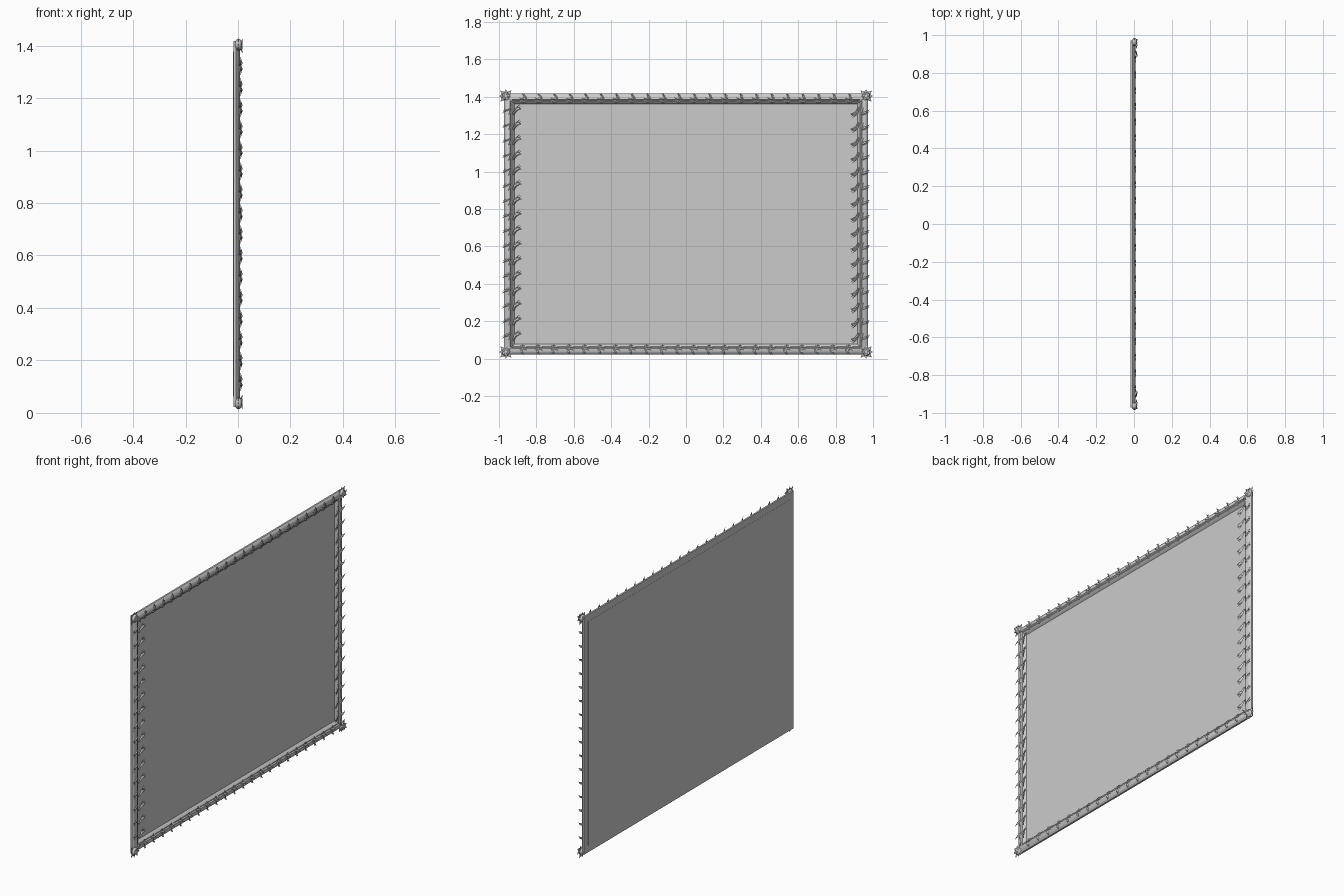
import bpy, math
from mathutils import Vector

if "Cube" in bpy.data.objects:
    bpy.data.objects.remove(bpy.data.objects["Cube"])

CZ = 0.72            # height of the frame centre
HY, HZ = 0.972, 0.697  # half size of the moulding


def make(name, verts, faces, smooth=True):
    me = bpy.data.meshes.new(name)
    me.from_pydata(verts, [], faces)
    me.update()
    ob = bpy.data.objects.new(name, me)
    bpy.context.collection.objects.link(ob)
    if smooth:
        bpy.context.view_layer.objects.active = ob
        ob.select_set(True)
        bpy.ops.object.shade_smooth_by_angle(angle=math.radians(35))
        ob.select_set(False)
    return ob


# mitred moulding: profile of (inset from outer edge, depth)
profile = [(0, -0.018), (0, -0.008), (0.006, -0.002), (0.016, 0.003), (0.026, 0.007),
           (0.032, 0.006), (0.037, 0.0), (0.042, 0.001), (0.047, -0.003),
           (0.052, -0.010), (0.058, -0.0175)]
n = len(profile)
verts, faces = [], []
for sy, sz in ((1, 1), (-1, 1), (-1, -1), (1, -1)):
    for d, x in profile:
        verts.append((x, sy * (HY - d), CZ + sz * (HZ - d)))
for i in range(4):
    for j in range(n):
        k, m = (i + 1) % 4, (j + 1) % n
        faces.append((i * n + j, k * n + j, k * n + m, i * n + m))
make("frame_moulding", verts, faces)

# picture panel set into the back
bpy.ops.mesh.primitive_cube_add(size=1, location=(-0.0168, 0, CZ))
panel = bpy.context.object
panel.name = "picture_panel"
panel.scale = (0.0032, 2 * (HY - 0.04), 2 * (HZ - 0.04))


def blade(buf, base, angle, length, width, x0, lift, bend, tf):
    """One pointed, ridged, curling leaf blade in the (u, v) plane of a side."""
    vs, fs = buf
    start, steps = len(vs), 6
    p = Vector(base)
    for s in range(steps + 1):
        t = s / steps
        a = angle + bend * (t - 0.5)
        d = Vector((math.cos(a), math.sin(a)))
        side = Vector((-d.y, d.x))
        w = width * (0.25 + 0.75 * math.sin(math.pi * min(1, t * 0.8 + 0.2))) * (1 - t ** 4) + 0.0003
        h = x0 + lift * math.sin(t * 2.1)
        for q, dx in ((-1, -0.003), (0, 0.002), (1, -0.003)):
            vs.append(tf(p + side * (w * q), h + dx * (1 - t)))
        p = p + d * (length / steps)
    for s in range(steps):
        b = start + 3 * s
        fs.append((b, b + 1, b + 4, b + 3))
        fs.append((b + 1, b + 2, b + 5, b + 4))
        fs.append((b, b + 3, b + 5, b + 2))


def side_transform(normal, tangent, half, along):
    def tf(p, x):
        q = normal * (half + p.y) + tangent * (p.x + along)
        return (x, q.x, CZ + q.y)
    return tf


# leaves repeated along the four sides, turning around the frame
Y, Z = Vector((1, 0)), Vector((0, 1))
sides = [("right", Y, Z, HY, HZ, 16), ("top", Z, -Y, HZ, HY, 22),
         ("left", -Y, -Z, HY, HZ, 16), ("bottom", -Z, Y, HZ, HY, 22)]
for name, nrm, tan, half, run, count in sides:
    outer, inner = ([], []), ([], [])
    upright = name in ("left", "right")
    for i in range(count):
        along = (i - (count - 1) / 2) * (0.0803 if upright else 0.083)
        tf = side_transform(nrm, tan, half, along)
        reach = 1.0 if upright else 0.85
        # outer leaf: long blade with two side lobes
        blade(outer, (-0.018, -0.037), 0.98, 0.056 * reach, 0.006, 0.006, 0.005, -0.6, tf)
        blade(outer, (-0.004, -0.024), 1.45, 0.033 * reach, 0.004, 0.004, 0.003, -0.7, tf)
        blade(outer, (-0.006, -0.030), 0.4, 0.030, 0.004, 0.006, 0.003, 0.6, tf)
        if upright:
            # inner leaf: fan of curling blades over the panel
            for k in range(4):
                blade(inner, (0.020 - 0.006 * k, -0.050 - 0.002 * k), -2.3 + 0.22 * (k - 1),
                      0.068 - 0.009 * k, 0.0055, 0.004 + 0.002 * k, 0.007, 0.9, tf)
        else:
            # small leaf lying on the inner slope
            blade(inner, (0.025, -0.036), -2.8, 0.042, 0.005, 0.001, 0.005, 0.6, tf)
            blade(inner, (0.010, -0.040), -2.4, 0.020, 0.004, 0.0, 0.004, 0.6, tf)
    make(name + "_outer_leaves", *outer)
    make(name + "_inner_leaves", *inner)

# corner leaf clusters with a raised button
for vert, sz in (("top", 1), ("bottom", -1)):
    for horiz, sy in (("right", 1), ("left", -1)):
        cy, cz = sy * 0.963, CZ + sz * 0.684
        buf = ([], [])

        def tf(p, x, cy=cy, cz=cz, sy=sy, sz=sz):
            return (x, cy + sy * p.x, cz + sz * p.y)
        for k in range(8):
            a = k * math.pi / 4
            long = 0.0365 if k % 2 == 0 else 0.042
            blade(buf, (0, 0), a, long, 0.011, 0.010, -0.010, 0, tf)
        for k in range(5):
            a = math.pi * (0.25 + 0.4 * k)
            blade(buf, (0, 0), a, 0.026, 0.008, 0.011, 0.006, 0.8, tf)
        # long blade curling in along the diagonal
        blade(buf, (-0.01, -0.01), -2.36, 0.04, 0.007, 0.008, 0.008, 0.5, tf)
        make(f"{vert}_{horiz}_corner_leaves", *buf)
        bpy.ops.mesh.primitive_uv_sphere_add(segments=14, ring_count=8, radius=1, location=(0.002, cy, cz))
        knob = bpy.context.object
        knob.name = f"{vert}_{horiz}_corner_button"
        knob.scale = (0.015, 0.022, 0.022)
        bpy.ops.object.shade_smooth()
